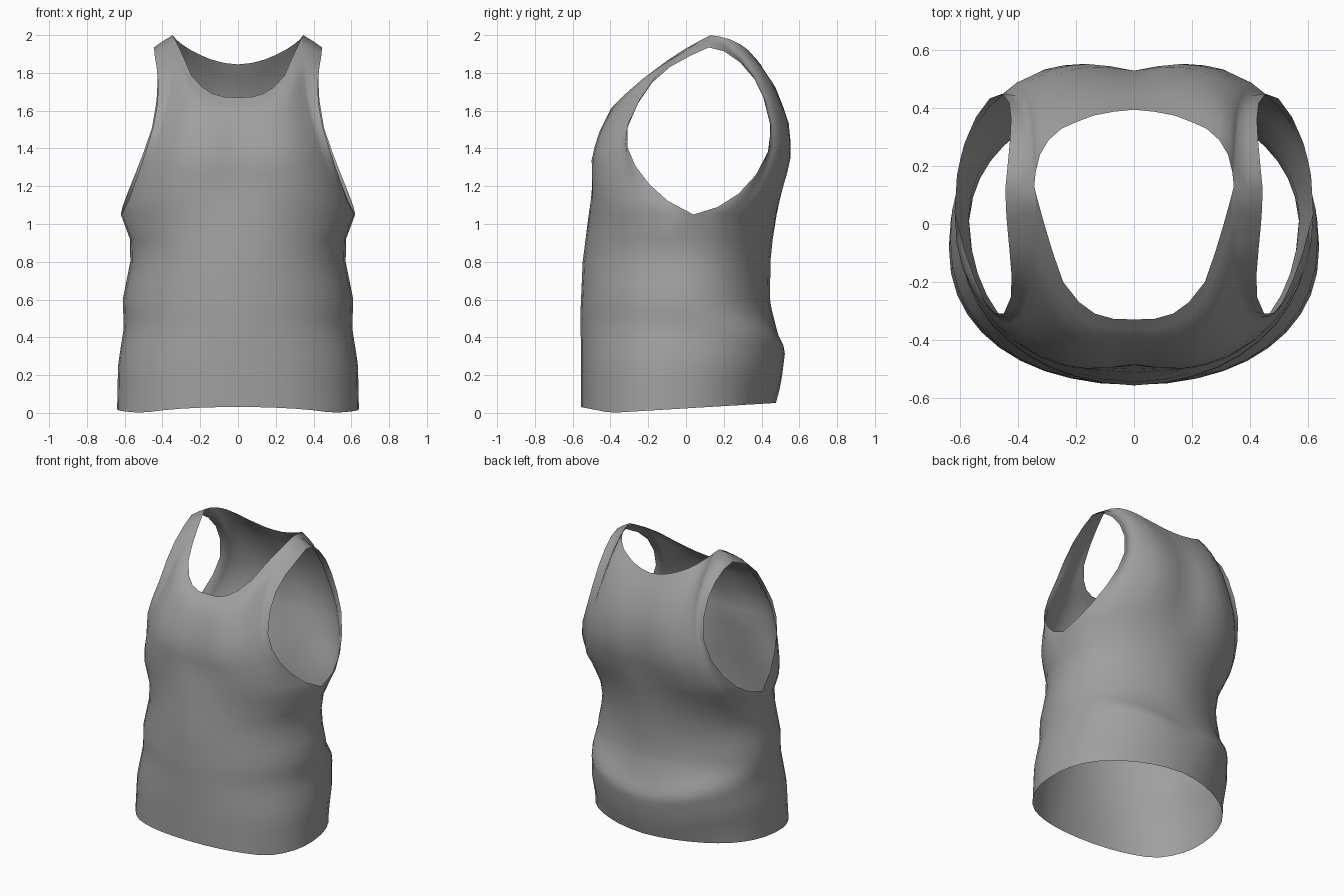
import bpy, bmesh, math
from mathutils import Vector

if "Cube" in bpy.data.objects:
    bpy.data.objects.remove(bpy.data.objects["Cube"])

COLS, ROWS = 10, 10


def along(points, t):
    """Point at t (0..1) on an evenly parametrised polyline."""
    f = max(0.0, min(1.0, t)) * (len(points) - 1)
    i = min(int(f + 1e-6), len(points) - 2)
    return Vector(points[i]).lerp(Vector(points[i + 1]), f - i)


def value(profile, z):
    """Value at height z from (z, value) pairs."""
    if z <= profile[0][0]:
        return profile[0][1]
    for (z0, a), (z1, b) in zip(profile, profile[1:]):
        if z <= z1:
            return a + (b - a) * (z - z0) / (z1 - z0)
    return profile[-1][1]


# Torso profiles by height
ARMPIT = 1.05
HALF_WIDTH = [(0, .64), (.25, .635), (.45, .605), (.6, .61), (.8, .57), (.92, .572), (1.05, .62)]
FRONT_Y = [(0, -.555), (.55, -.558), (.8, -.547), (1.05, -.515)]
BACK_Y = [(0, .45), (.2, .503), (.38, .525), (.46, .49), (.62, .445), (.85, .447), (1.05, .48)]
FRONT_CORNER = [(0, 0), (.25, 0), (.5, -.012), (.85, -.012), (1.05, 0)]
BACK_CORNER = [(0, 0), (.3, .004), (.42, .012), (.52, -.022), (.65, -.028), (.85, -.02), (1.05, 0)]
HEIGHTS = [0, .08, .16, .24, .3, .35, .4, .45, .5, .55, .6, .7, .8, .92, 1.05]

# Panel edges: centre line, armhole from armpit to shoulder, neckline to shoulder
FRONT = dict(
    centre=[(0, -.515, 1.05), (0, -.49, 1.2), (0, -.485, 1.34), (0, -.45, 1.48),
            (0, -.40, 1.6), (0, -.33, 1.67)],
    armhole=[(.62, .04, 1.05), (.575, -.13, 1.14), (.53, -.24, 1.26), (.49, -.31, 1.38),
             (.45, -.31, 1.51), (.42, -.24, 1.67), (.425, -.14, 1.80), (.44, 0, 1.88),
             (.445, .12, 1.935)],
    top=[(0, -.33, 1.67), (.07, -.328, 1.672), (.135, -.31, 1.69), (.19, -.27, 1.725),
         (.245, -.2, 1.785), (.28, -.1, 1.865), (.31, 0, 1.93), (.335, .09, 1.98),
         (.345, .13, 2.0), (.395, .125, 1.97), (.445, .12, 1.935)])
BACK = dict(
    centre=[(0, .48, 1.05), (0, .505, 1.2), (0, .53, 1.34), (0, .53, 1.5),
            (0, .48, 1.68), (0, .395, 1.845)],
    armhole=[(.62, .04, 1.05), (.61, .2, 1.1), (.57, .33, 1.2), (.51, .43, 1.35),
             (.455, .45, 1.51), (.425, .41, 1.69), (.425, .33, 1.82), (.435, .22, 1.91),
             (.445, .12, 1.935)],
    top=[(0, .395, 1.845), (.07, .388, 1.852), (.14, .375, 1.87), (.2, .352, 1.895),
         (.25, .33, 1.92), (.295, .29, 1.95), (.325, .24, 1.975), (.34, .18, 1.992),
         (.345, .13, 2.0), (.395, .125, 1.97), (.445, .12, 1.935)])


def ring(u, z, side):
    """Torso point; u runs from the centre line to the side seam."""
    a = u * math.pi / 2
    seam = -.08 + .12 * z / ARMPIT
    if side < 0:
        edge, corner = value(FRONT_Y, z), value(FRONT_CORNER, z)
    else:
        # slanted fold across the lower back
        zq = z - .28 * (u - .35) * max(0, 1 - z / .95)
        edge, corner = value(BACK_Y, zq), value(BACK_CORNER, zq)
    corner *= math.sin(2 * a)
    x = value(HALF_WIDTH, z) * math.sin(a) ** .92 + corner * math.sin(a)
    y = seam + (edge - seam) * max(0, math.cos(a)) ** .9 + side * corner * math.cos(a)
    # hem dips near the front corners
    dip = .06 * (y + .4) if y > -.4 else -.2 * (y + .4)
    return Vector((x, y, z + max(0, 1 - z / .4) * dip))


def panel(p, side, u, v):
    """Chest or back surface stretched between its four edges."""
    c, r, t = p["centre"], p["armhole"], p["top"]
    low = ring(u, ARMPIT, side)
    pos = (low.lerp(along(t, u), v) + along(c, v).lerp(along(r, v), u)
           - along(c, 0).lerp(along(r, 0), u).lerp(along(c, 1).lerp(along(r, 1), u), v))
    pos.y -= side * .05 * 16 * u * (1 - u) * v * (1 - v)
    if side > 0:
        # shoulder blades
        pos.y += .02 * max(0, math.sin(2 * math.pi * u)) * 4 * v * (1 - v)
    return pos


def add_grid(bm, rows):
    verts = [[bm.verts.new(q) for q in row] for row in rows]
    for a, b in zip(verts, verts[1:]):
        for i in range(len(a) - 1):
            bm.faces.new((a[i], a[i + 1], b[i + 1], b[i]))


# Tank top: half the garment, then mirrored
bm = bmesh.new()
us = [i / COLS for i in range(COLS + 1)]
for side, shape in ((-1, FRONT), (1, BACK)):
    add_grid(bm, [[ring(u, z, side) for u in us] for z in HEIGHTS])
    add_grid(bm, [[panel(shape, side, u, j / ROWS) for u in us] for j in range(ROWS + 1)])
bmesh.ops.remove_doubles(bm, verts=bm.verts, dist=.002)
half = bmesh.ops.duplicate(bm, geom=bm.verts[:] + bm.edges[:] + bm.faces[:])["geom"]
for v in half:
    if isinstance(v, bmesh.types.BMVert):
        v.co.x = -v.co.x
bmesh.ops.remove_doubles(bm, verts=bm.verts, dist=.002)
bmesh.ops.recalc_face_normals(bm, faces=bm.faces)
# Make the outside face outward
if sum(f.normal.dot(f.calc_center_median() * Vector((1, 1, 0)))
       for f in bm.faces) < 0:
    bmesh.ops.reverse_faces(bm, faces=bm.faces)

mesh = bpy.data.meshes.new("tank_top")
bm.to_mesh(mesh)
bm.free()
shirt = bpy.data.objects.new("tank_top", mesh)
bpy.context.collection.objects.link(shirt)

fabric = bpy.data.materials.new("grey_fabric")
fabric.diffuse_color = (.35, .35, .35, 1)
fabric.use_nodes = True
fabric.node_tree.nodes["Principled BSDF"].inputs["Base Color"].default_value = fabric.diffuse_color
mesh.materials.append(fabric)

bpy.context.view_layer.objects.active = shirt
shirt.select_set(True)
bpy.ops.object.shade_smooth_by_angle(angle=math.radians(60))
